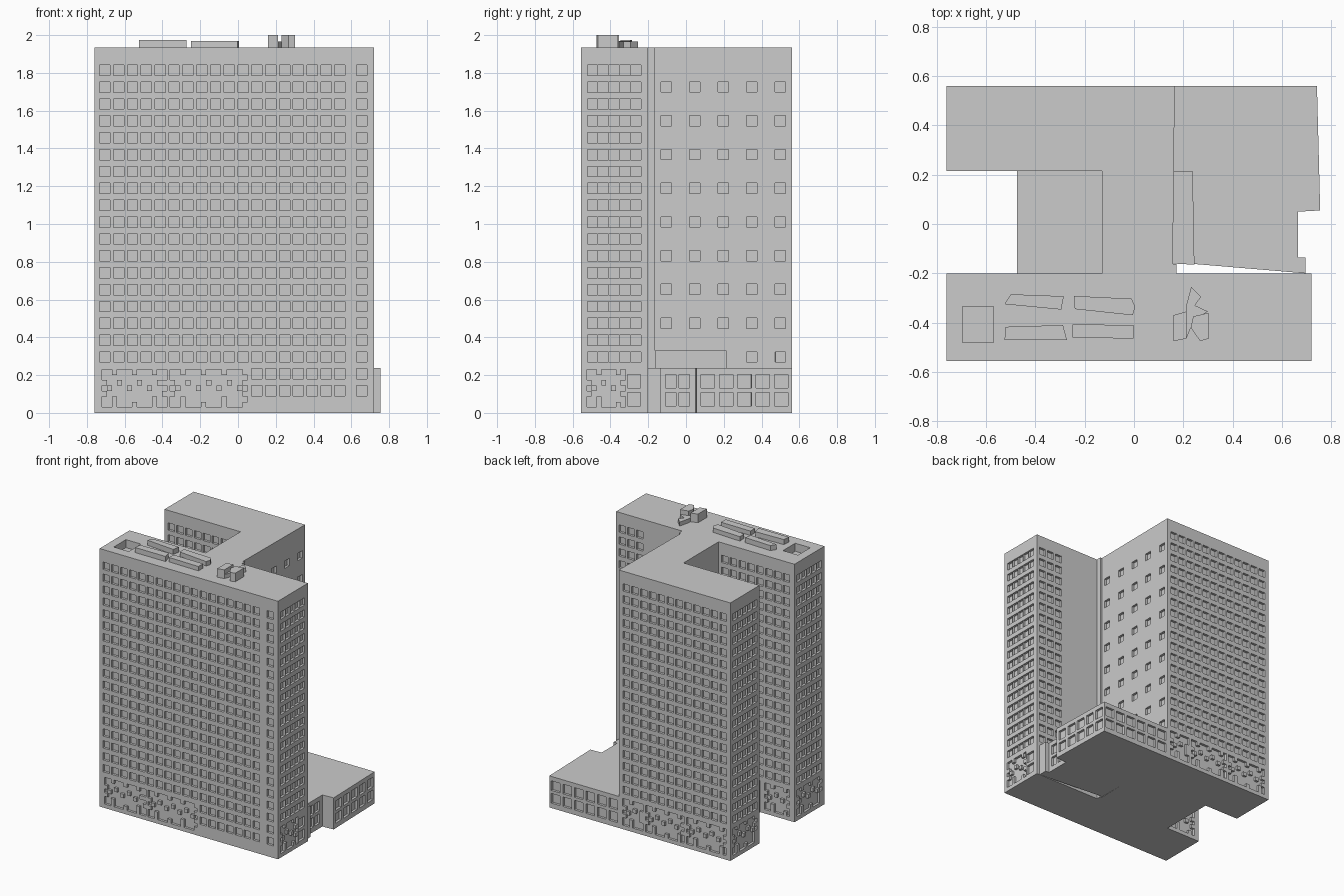
import bpy, bmesh
from mathutils import Vector

if "Cube" in bpy.data.objects:
    bpy.data.objects.remove(bpy.data.objects["Cube"])

DEPTH = 0.018
TOP = 1.935
ROWS = [0.117 + 0.0893 * i for i in range(20)]
UPPER = ROWS[2:]


def panel(bm, origin, ud, vd, ulen, vlen, rects, depth=DEPTH):
    """Flat wall with sunken rectangles; outward side is ud x vd."""
    n = ud.cross(vd)
    us = sorted({0.0, round(ulen, 5)} | {round(c, 5) for r in rects for c in r[:2]})
    vs = sorted({0.0, round(vlen, 5)} | {round(c, 5) for r in rects for c in r[2:]})

    def sunk(i, j):
        if not (0 <= i < len(us) - 1 and 0 <= j < len(vs) - 1):
            return False
        a, b = (us[i] + us[i + 1]) / 2, (vs[j] + vs[j + 1]) / 2
        return any(r[0] < a < r[1] and r[2] < b < r[3] for r in rects)

    def quad(pts):
        bm.faces.new([bm.verts.new(origin + ud * u + vd * v - n * d) for u, v, d in pts])

    for i in range(len(us) - 1):
        for j in range(len(vs) - 1):
            s = sunk(i, j)
            d = depth if s else 0
            a, b, c, e = us[i], us[i + 1], vs[j], vs[j + 1]
            quad([(a, c, d), (b, c, d), (b, e, d), (a, e, d)])
            if s:
                for di, dj, p, q in ((-1, 0, (a, e), (a, c)), (1, 0, (b, c), (b, e)),
                                     (0, -1, (a, c), (b, c)), (0, 1, (b, e), (a, e))):
                    if not sunk(i + di, j + dj):
                        quad([(*p, 0), (*q, 0), (*q, d), (*p, d)])


def block(name, pts, z0, z1, walls=None, pit=None):
    """Upright prism from a counter-clockwise outline, windows given per edge."""
    walls = walls or {}
    bm = bmesh.new()
    for k, p in enumerate(pts):
        a = Vector((*p, z0))
        b = Vector((*pts[(k + 1) % len(pts)], z0))
        panel(bm, a, (b - a).normalized(), Vector((0, 0, 1)), (b - a).length, z1 - z0, walls.get(k, []))
    bm.faces.new([bm.verts.new((*p, z0)) for p in reversed(pts)])
    if pit:
        size = Vector(pts[2]) - Vector(pts[0])
        panel(bm, Vector((*pts[0], z1)), Vector((1, 0, 0)), Vector((0, 1, 0)), size.x, size.y, [pit], 0.06)
    else:
        bm.faces.new([bm.verts.new((*p, z1)) for p in pts])
    bmesh.ops.remove_doubles(bm, verts=bm.verts, dist=1e-5)
    me = bpy.data.meshes.new(name)
    bm.to_mesh(me)
    bm.free()
    ob = bpy.data.objects.new(name, me)
    bpy.context.collection.objects.link(ob)
    return ob


def rect(x0, x1, y0, y1):
    return [(x0, y0), (x1, y0), (x1, y1), (x0, y1)]


def windows(us, vs, w=0.055, h=0.055):
    return [(u - w / 2, u + w / 2, v - h / 2, v + h / 2) for u in us for v in vs]


def spaced(start, step, n):
    return [start + step * i for i in range(n)]


def lattice(u0, u1):
    """Broken-up ground floor opening: sunken cells with solid islands."""
    n = max(4, round((u1 - u0) / 0.027))
    w, h = (u1 - u0) / n, 0.2 / 7
    out = []
    for i in range(n):
        for j in range(7):
            solid = (j in (0, 6) and i % 4 == 2) or (j == 3 and i % 4 == 1) \
                or (j == 4 and i % 4 == 3) or (j == 1 and i % 8 == 2) \
                or (i in (0, n - 1) and j in (2, 4))
            if not solid:
                out.append((u0 + i * w, u0 + (i + 1) * w, 0.03 + j * h, 0.03 + (j + 1) * h))
    return out


end_cols = spaced(0.06, 0.0575, 5)
front_cols = spaced(0.055, 0.0732, 18)
PAIR = [0.073, 0.168]

# Front slab, full width
front = windows(front_cols + [1.415], UPPER) + windows(front_cols[11:] + [1.415], ROWS[:2])
front += lattice(0.04, 0.385) + lattice(0.40, 0.81)
right = windows(end_cols, UPPER) + lattice(0.03, 0.235) + windows([0.28], PAIR, 0.07, 0.072)
left = windows(end_cols, UPPER) + lattice(0.03, 0.325)
rear = windows(spaced(0.05, 0.0732, 3), UPPER) + lattice(0.03, 0.25)
rear += windows(spaced(0.90, 0.0732, 8), UPPER) + lattice(1.23, 1.44)
block("front_slab", rect(-0.76, 0.72, -0.555, -0.2), 0, TOP,
      {0: front, 1: right, 2: rear, 3: left}, pit=(0.065, 0.19, 0.075, 0.22))

# Rear wing joined to the central connector
side = windows(spaced(0.095, 0.151, 5), spaced(0.475, 0.1786, 8))
side += windows([0.548, 0.70], [0.296])
back = windows(spaced(0.06, 0.0732, 12), UPPER)
back += lattice(0.03, 0.2) + lattice(0.22, 0.54) + lattice(0.56, 0.89)
inner = windows(spaced(0.055, 0.0732, 8), UPPER) + lattice(0.03, 0.26)
wing_end = windows(end_cols, UPPER) + lattice(0.03, 0.315)
block("rear_wing", [(-0.76, 0.215), (-0.13, 0.215), (-0.13, -0.2), (0.157, -0.2),
                    (0.165, 0.56), (-0.76, 0.56)], 0, TOP,
      {0: inner, 3: side, 4: back, 5: wing_end})
block("corner_pilaster", rect(0.14, 0.172, -0.2, -0.163), 0, TOP)

# Low podium on the right and its raised strip
podium = [(0.16, -0.155), (0.695, -0.2), (0.695, -0.135), (0.665, -0.135),
          (0.665, 0.05), (0.755, 0.055), (0.742, 0.56), (0.16, 0.56)]
block("podium", podium, 0, 0.237,
      {3: windows([0.055, 0.125], PAIR, 0.055, 0.072),
       5: windows(spaced(0.06, 0.0975, 5), PAIR, 0.072, 0.072),
       6: windows(spaced(0.052, 0.0955, 6), PAIR, 0.072, 0.072)})
block("raised_strip", [(0.155, -0.16), (0.245, -0.165), (0.238, 0.215), (0.155, 0.215)], 0.2, 0.33)

# Courtyard base between the slabs
block("courtyard_base", rect(-0.475, -0.12, -0.205, 0.22), 0, 0.237,
      {3: windows(spaced(0.07, 0.095, 4), PAIR, 0.07, 0.072)})

# Rooftop units
roof = TOP - 0.005
units = [
    ([(-0.525, -0.325), (-0.295, -0.347), (-0.285, -0.293), (-0.5, -0.285)], 1.973),
    ([(-0.525, -0.47), (-0.272, -0.47), (-0.288, -0.41), (-0.52, -0.417)], 1.973),
    ([(-0.24, -0.345), (-0.005, -0.37), (0.005, -0.335), (-0.01, -0.303), (-0.243, -0.292)], 1.968),
    ([(-0.25, -0.46), (-0.003, -0.465), (-0.003, -0.41), (-0.25, -0.407)], 1.968),
]
for i, (pts, z) in enumerate(units):
    block(f"roof_unit_{i + 1}", pts, roof, z)
block("vent_tower_left", [(0.16, -0.475), (0.212, -0.465), (0.212, -0.355), (0.16, -0.37)], roof, 2.0)
block("vent_tower_right", [(0.23, -0.42), (0.268, -0.475), (0.303, -0.465), (0.303, -0.36), (0.24, -0.375)],
      roof, 2.0)
block("vent_low", [(0.212, -0.465), (0.245, -0.385), (0.30, -0.355), (0.247, -0.33),
                   (0.272, -0.295), (0.232, -0.255), (0.212, -0.33)], roof, 1.965)
